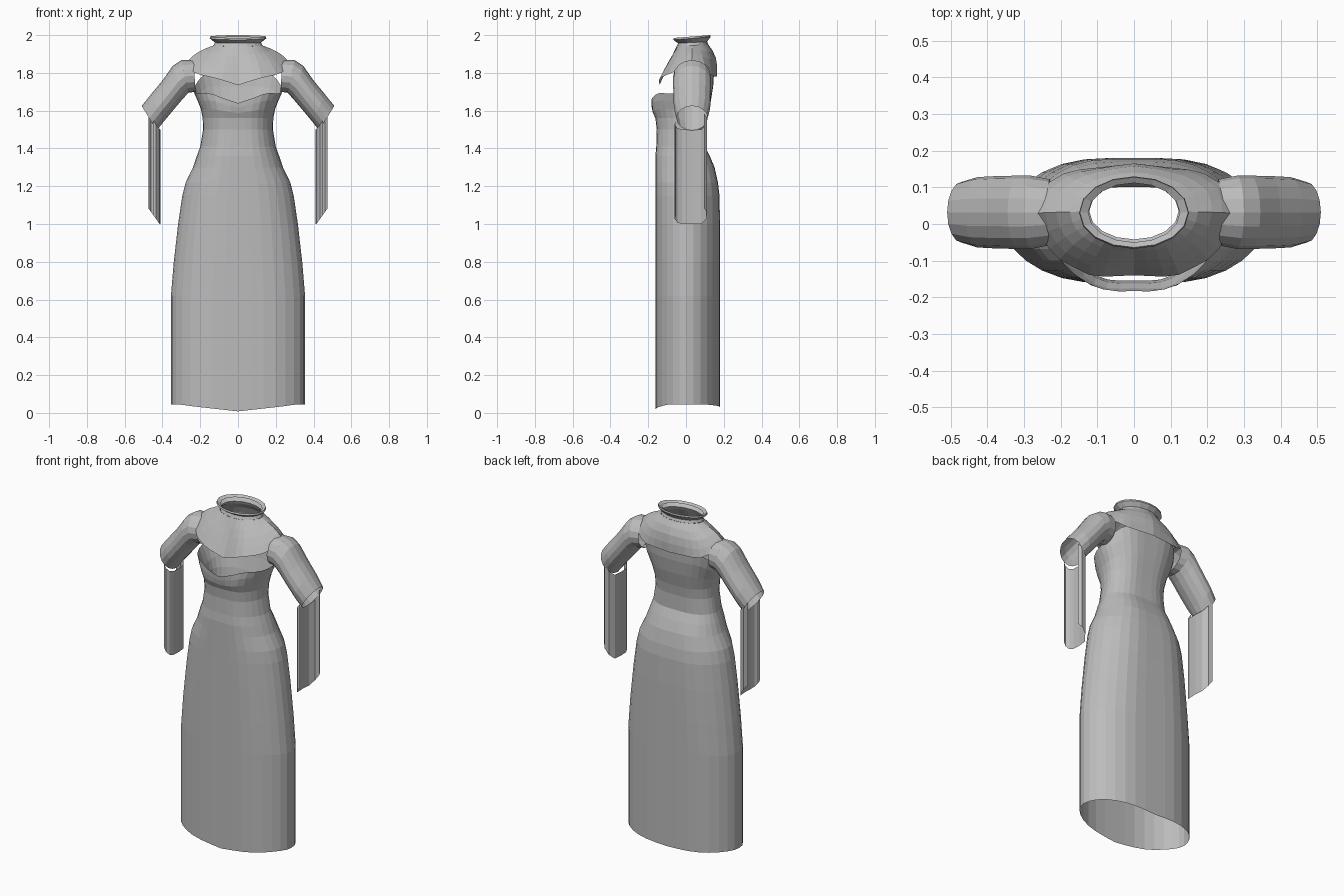
import bpy, bmesh, math
from mathutils import Vector

old = bpy.data.objects.get("Cube")
if old:
    bpy.data.objects.remove(old, do_unlink=True)

cloth = bpy.data.materials.new("grey cloth")
cloth.use_nodes = True
GREY = (0.5, 0.5, 0.5, 1)
cloth.diffuse_color = GREY
cloth.node_tree.nodes["Principled BSDF"].inputs["Base Color"].default_value = GREY


def lerp_table(table, t):
    """Interpolate rows of (key, values...) at key t."""
    if t <= table[0][0]:
        return table[0][1:]
    for a, b in zip(table, table[1:]):
        if t <= b[0]:
            k = (t - a[0]) / (b[0] - a[0])
            return tuple(p + (q - p) * k for p, q in zip(a[1:], b[1:]))
    return table[-1][1:]


def loft(name, rows, closed=True):
    """Skin rows of points into one open shell."""
    bm = bmesh.new()
    grid = [[bm.verts.new(p) for p in row] for row in rows]
    n = len(rows[0])
    for a, b in zip(grid, grid[1:]):
        for i in range(n if closed else n - 1):
            j = (i + 1) % n
            bm.faces.new((a[i], a[j], b[j], b[i]))
    mesh = bpy.data.meshes.new(name)
    bm.to_mesh(mesh)
    bm.free()
    mesh.materials.append(cloth)
    obj = bpy.data.objects.new(name, mesh)
    bpy.context.collection.objects.link(obj)
    return obj


SEG = 32
ANGLES = [360 * i / SEG for i in range(SEG)]   # 0 is the front, 90 the left side


def fold(deg):
    return (deg, 1) if deg <= 180 else (360 - deg, -1)


# Gown: height, half width, front depth, back depth
PROFILE = [
    (0.0, .355, .18, .2), (.62, .355, .18, .2), (.8, .34, .18, .2),
    (1.0, .317, .18, .2), (1.15, .295, .18, .197), (1.22, .277, .18, .188),
    (1.3, .238, .18, .168), (1.36, .218, .18, .14), (1.41, .2, .175, .112),
    (1.5, .185, .172, .112), (1.56, .187, .18, .122), (1.6, .193, .2, .13),
    (1.66, .217, .205, .15), (1.7, .235, .192, .158), (1.8, .26, .18, .165)]
HEM = [(0, .008), (25, .025), (60, .045), (120, .045), (180, .028)]
TOP = [(0, 1.64), (20, 1.665), (40, 1.695), (65, 1.69), (90, 1.70),
       (115, 1.74), (140, 1.80), (180, 1.80)]


def gown_point(deg, z):
    d, side = fold(deg)
    w, front, back = lerp_table(PROFILE, z)
    a = math.radians(d)
    c = math.cos(a)
    depth = front if c > 0 else back
    dimple = 1 - .1 * abs(c) ** 10
    return Vector((side * w * math.sin(a), -depth * c * dimple, z))


rows = [[gown_point(d, lerp_table(HEM, fold(d)[0])[0]) for d in ANGLES]]
for z in (.62, .8, 1.0, 1.15, 1.22, 1.3, 1.36, 1.41, 1.5, 1.56):
    rows.append([gown_point(d, z) for d in ANGLES])
for k in (.35, .7, 1):
    rows.append([gown_point(d, 1.56 + k * (lerp_table(TOP, fold(d)[0])[0] - 1.56))
                 for d in ANGLES])
loft("gown", rows)

# Yoke: lower edge by angle, then up over the shoulders to the neck
EDGE = [(0, 0, -.14, 1.735), (30, .11, -.145, 1.77), (55, .2, -.1, 1.79),
        (75, .25, -.05, 1.81), (90, .265, .03, 1.865), (110, .255, .1, 1.82),
        (140, .18, .145, 1.78), (180, 0, .165, 1.78)]


def oval(deg, w, front, back, z_front, z_back):
    a = math.radians(deg)
    k = (1 - math.cos(a)) / 2
    return Vector((w * math.sin(a), front + (back - front) * k,
                   z_front + (z_back - z_front) * k))


rows = []
for k in (0, .25, .5, .75, 1):
    row = []
    for d in ANGLES:
        f, side = fold(d)
        low = Vector(lerp_table(EDGE, f))
        low.x *= side
        p = low.lerp(oval(d, .13, -.05, .118, 1.94, 1.95), k)
        bulge = math.sin(math.pi * k) * .022 * math.sin(math.radians(f / 2))
        p += Vector((p.x * 2, p.y - .03, .1)).normalized() * bulge
        row.append(p)
    rows.append(row)
loft("yoke", rows)

# Stand collar with a flared rim
loft("collar", [[oval(d, *ring) for d in ANGLES[::2]] for ring in (
    (.13, -.05, .118, 1.94, 1.95),
    (.122, -.042, .112, 1.957, 1.965),
    (.15, -.068, .13, 1.975, 1.99),
    (.148, -.064, .128, 1.985, 2.0),
    (.125, -.05, .112, 1.975, 1.99))])

# Sleeves: top x, top z, bottom x, bottom z, half depth
SLEEVE = [(.235, 1.868, .225, 1.70, .09), (.30, 1.868, .262, 1.695, .1),
          (.345, 1.838, .29, 1.665, .1), (.40, 1.76, .345, 1.60, .099),
          (.46, 1.687, .395, 1.54, .096), (.51, 1.625, .43, 1.495, .083)]
# Hanging strip: plan outline of the trough, open towards the outside
STRIP = [(.475, .095), (.46, .112), (.435, .108), (.415, .08), (.41, .03),
         (.412, -.02), (.42, -.045), (.435, -.06), (.45, -.055)]

for label, s in (("left", 1), ("right", -1)):
    rows = []
    for tx, tz, bx, bz, r in SLEEVE:
        row = []
        for i in range(16):
            a = math.tau * i / 16
            k = (1 + math.cos(a)) / 2
            row.append((s * (bx + (tx - bx) * k), .032 + s * r * math.sin(a),
                        bz + (tz - bz) * k))
        rows.append(row)
    loft(label + "_sleeve", rows)
    outline = STRIP[::s]
    loft(label + "_hanging_strip", [
        [(s * x, y, base + max(0, x - .415) * 1.4) for x, y in outline]
        for base in (1.0, 1.5)], closed=False)
